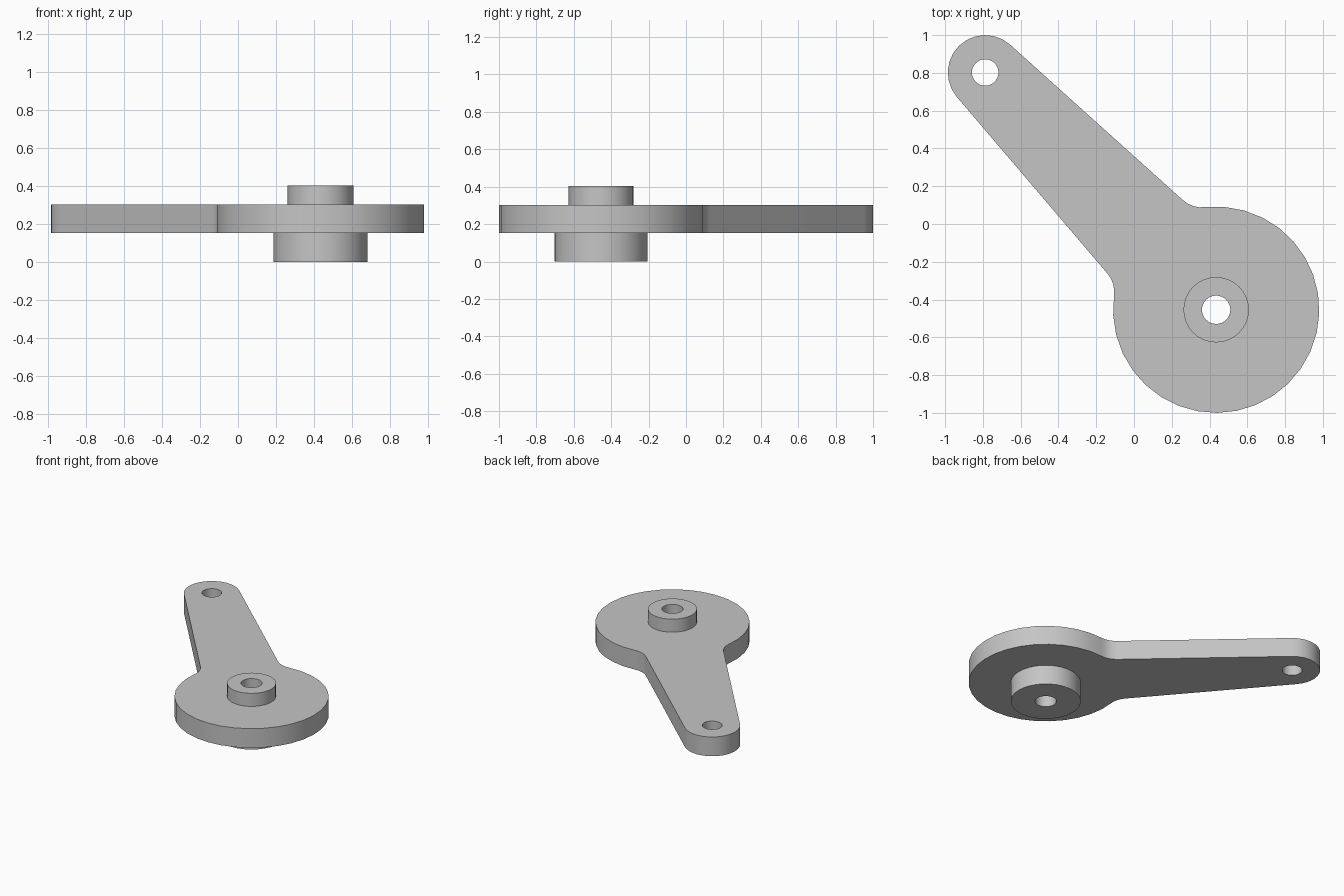
import bpy, bmesh
from math import pi, sin, cos, sqrt, atan2, asin
from mathutils import Vector

cube = bpy.data.objects.get("Cube")
if cube:
    bpy.data.objects.remove(cube, do_unlink=True)

grey = bpy.data.materials.new("plain grey")
grey.use_nodes = True
grey.diffuse_color = (0.56, 0.56, 0.56, 1)
grey.node_tree.nodes["Principled BSDF"].inputs["Base Color"].default_value = (0.56, 0.56, 0.56, 1)

DISC, TIP = Vector((0.435, -0.454)), Vector((-0.788, 0.802))
DISC_R, TIP_R, FILLET, TAPER = 0.546, 0.198, 0.15, 0.066
BOTTOM, TOP = 0.152, 0.302


def arc(centre, radius, start, end, steps):
    """Points along an arc, both ends included."""
    return [Vector((centre[0] + radius * cos(start + (end - start) * i / steps),
                    centre[1] + radius * sin(start + (end - start) * i / steps)))
            for i in range(steps + 1)]


def circle(centre, radius, steps=32):
    return arc(centre, radius, 0, 2 * pi, steps)[:-1]


def plate(name, loops, z0, z1):
    """Fill an outline with holes and extrude it upwards."""
    bm = bmesh.new()
    for loop in loops:
        verts = [bm.verts.new((p.x, p.y, z0)) for p in loop]
        for i, v in enumerate(verts):
            bm.edges.new((verts[i - 1], v))
    bmesh.ops.triangle_fill(bm, edges=bm.edges[:], use_beauty=True)
    side = bmesh.ops.extrude_face_region(bm, geom=bm.faces[:], use_keep_orig=True)
    moved = [g for g in side["geom"] if isinstance(g, bmesh.types.BMVert)]
    bmesh.ops.translate(bm, verts=moved, vec=(0, 0, z1 - z0))
    bmesh.ops.recalc_face_normals(bm, faces=bm.faces[:])
    mesh = bpy.data.meshes.new(name)
    bm.to_mesh(mesh)
    bm.free()
    obj = bpy.data.objects.new(name, mesh)
    bpy.context.collection.objects.link(obj)
    mesh.materials.append(grey)
    bpy.ops.object.select_all(action='DESELECT')
    obj.select_set(True)
    bpy.context.view_layer.objects.active = obj
    bpy.ops.object.shade_smooth_by_angle(angle=pi / 6)


# Half outline in arm space: tip at the origin, disc along +x
length = (DISC - TIP).length
slope = asin(TAPER)
tip_half = arc((0, 0), TIP_R, pi, pi / 2 + slope, 6)
# Fillet centre touches both the tapered edge and the disc
fx = length
for _ in range(40):
    fy = (TIP_R + FILLET) / cos(slope) + fx * sin(slope) / cos(slope)
    fx = length - sqrt((DISC_R + FILLET) ** 2 - fy ** 2)
to_disc = atan2(-fy, length - fx)
fillet = arc((fx, fy), FILLET, slope - pi / 2, to_disc, 4)
disc_half = arc((length, 0), DISC_R, to_disc + pi, 0, 13)
half = tip_half + fillet + disc_half[1:]

# Mirror the half and turn it into place
outline = half + [Vector((p.x, -p.y)) for p in reversed(half[1:-1])]
u = (DISC - TIP).normalized()
n = Vector((-u.y, u.x))
outline = [TIP + u * p.x + n * p.y for p in outline]

bore = circle(DISC, 0.075)
plate("lever_plate", [outline, bore, circle(TIP, 0.07)], BOTTOM, TOP)
plate("upper_hub", [circle(DISC, 0.173), bore], TOP, 0.404)
plate("lower_hub", [circle(DISC, 0.248), bore], 0, BOTTOM)
